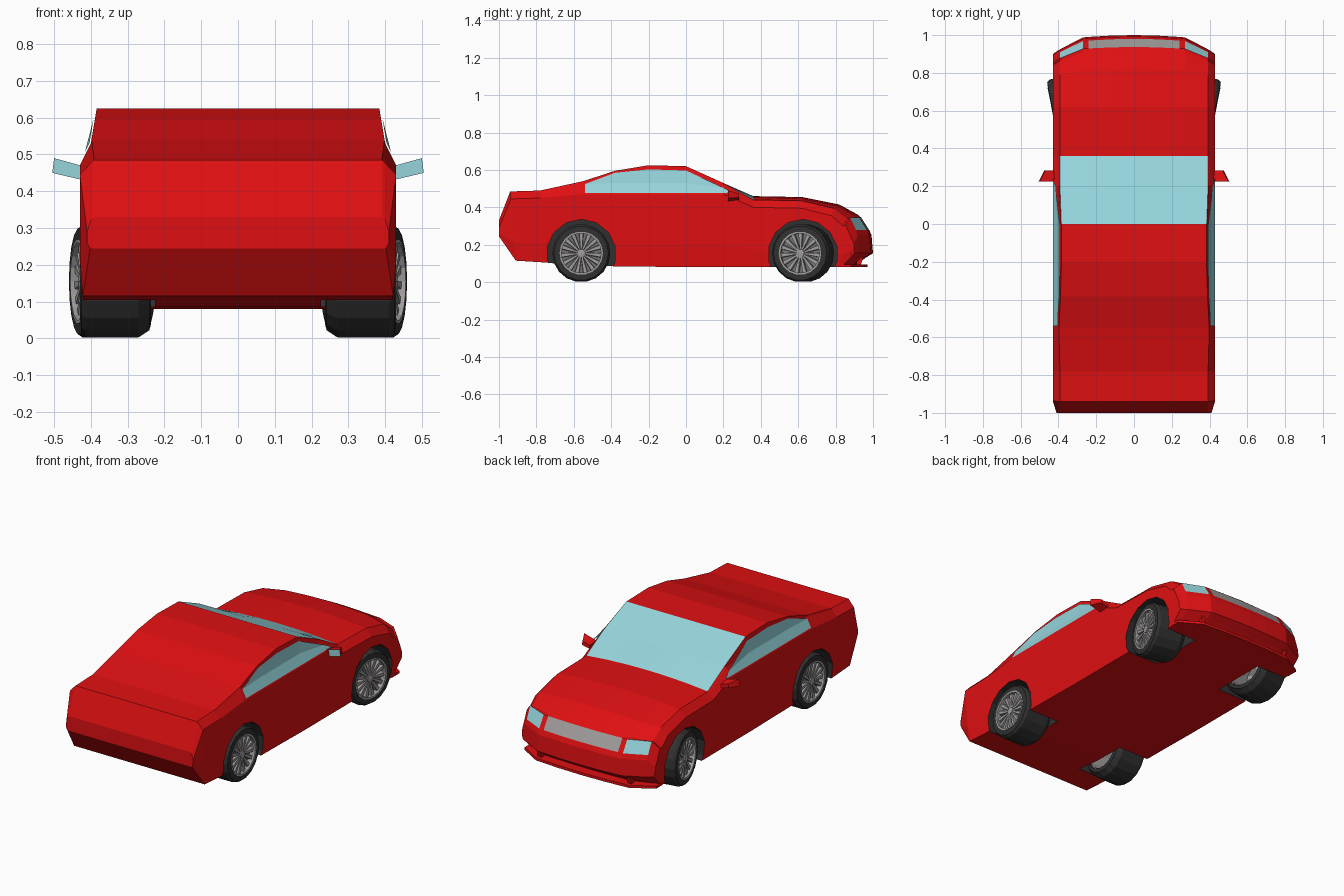
import bpy, bmesh, math
from mathutils import Matrix, Vector

if "Cube" in bpy.data.objects:
    bpy.data.objects.remove(bpy.data.objects["Cube"])


def mat(name, r, g, b):
    m = bpy.data.materials.new(name)
    m.diffuse_color = (r, g, b, 1)
    m.use_nodes = True
    m.node_tree.nodes["Principled BSDF"].inputs["Base Color"].default_value = m.diffuse_color
    return m


RED = mat("red_paint", .74, .005, .006)
GLASS = mat("pale_blue_glass", .30, .66, .71)
GREY = mat("light_grey_metal", .36, .34, .34)
BLACK = mat("black_rubber", .03, .03, .03)
DARK = mat("mid_grey_metal", .17, .17, .17)


def finish(bm, name, mats, normals=True):
    bmesh.ops.remove_doubles(bm, verts=bm.verts, dist=1e-5)
    if normals:
        bmesh.ops.recalc_face_normals(bm, faces=bm.faces)
    me = bpy.data.meshes.new(name)
    bm.to_mesh(me)
    bm.free()
    for m in mats:
        me.materials.append(m)
    ob = bpy.data.objects.new(name, me)
    bpy.context.collection.objects.link(ob)
    return ob


def face(bm, pts, mi=0):
    f = bm.faces.new([bm.verts.new(p) for p in pts])
    f.material_index = mi
    return f


def prism(bm, a, b, mi=0, mi_a=0):
    """Solid between two matching outlines."""
    n = len(a)
    face(bm, a, mi_a)
    face(bm, b[::-1], mi)
    for i in range(n):
        j = (i + 1) % n
        face(bm, [a[i], b[i], b[j], a[j]], mi)


def nose_shift(x, y):
    """Curve the nose backwards away from the centre line."""
    t = min(1, max(0, (y - .7) / .3))
    x = abs(x)
    s = .015 * (x / .3) ** 2 if x < .3 else .015 + .085 * (x - .3) / .13
    return -s * t


# ---- body: lofted cross-sections (top y, top z, bottom y, bottom z) ----
STATIONS = [
    (-1.0, .33, -1.0, .245), (-.94, .485, -.91, .115), (-.78, .49, -.75, .105),
    (-.55, .54, -.58, .087), (-.38, .595, -.38, .085), (-.2, .625, -.2, .083),
    (0, .62, 0, .08), (.2, .53, .2, .08), (.36, .46, .36, .08),
    (.62, .455, .62, .08), (.82, .415, .80, .08), (.92, .36, .885, .08),
    (.937, .345, .90, .088), (.98, .278, .96, .13), (.992, .25, 1.0, .155)]
COLS = [0, .12, .24, .27]


def section(yt, zt, yb, zb):
    crown = .02 if .3 < yt < .93 else 0
    ze = zt - crown
    xe = .40 - max(0, ze - .53) / .09 * .015 if ze > .53 else .392
    belt = min(.47, ze - .04)
    low = zb + .3 * (belt - zb)
    w = .41 if yt < -.99 else .43
    cols = COLS + [xe]
    pts = [(x, zt - crown * (x / xe) ** 2) for x in cols]
    pts += [(.40, min(.53, ze - .008)), (w, belt), (w, low), (w - .008, zb)]
    pts += [(x, zb) for x in cols[::-1]]
    out = []
    for x, z in pts:
        y = yb + (yt - yb) * (z - zb) / (zt - zb)
        out.append(Vector((x, y + nose_shift(x, y), z)))
    return out


bm = bmesh.new()
rings = [section(*s) for s in STATIONS]
n = len(rings[0])
for s in (1, -1):
    R = [[Vector((p.x * s, p.y, p.z)) for p in r] for r in rings]
    for k in range(len(R) - 1):
        for i in range(n - 1):
            mi = 0
            if k in (6, 7) and i < 4:
                mi = 1                      # windscreen
            if k == 12 and i < 2:
                mi = 2                      # grille
            if k == 12 and i == 3:
                mi = 1                      # headlight
            face(bm, [R[k][i], R[k][i + 1], R[k + 1][i + 1], R[k + 1][i]], mi)
    for r in (R[0], R[-1]):                 # tail and nose panels
        for i in range(6):
            face(bm, [r[i], r[i + 1], r[n - 2 - i], r[n - 1 - i]])
BODY_MATS = [RED, GLASS, GREY, BLACK]
body = finish(bm, "body", BODY_MATS)

# ---- wheel wells cut out of the body, lined in black ----
bm = bmesh.new()
for s in (1, -1):
    for y in (-.56, .625):
        outline = [(y + .186 * math.cos(a), .15 + .186 * math.sin(a))
                   for a in [2 * math.pi * (i + .5) / 14 for i in range(14)]]
        prism(bm, [(s * .225, p, q) for p, q in outline],
              [(s * .55, p, q) for p, q in outline], 3, 3)
cutter = finish(bm, "wheel_well_cutter", BODY_MATS)
cutter.hide_render = True
mod = body.modifiers.new("wells", 'BOOLEAN')
mod.operation = 'DIFFERENCE'
mod.solver = 'EXACT'
mod.object = cutter
bpy.context.view_layer.objects.active = body
bpy.ops.object.modifier_apply(modifier=mod.name)
bpy.data.objects.remove(cutter)

# ---- side windows: thin plates following the cabin sides ----
WIN = [(-.54, .525), (-.38, .585), (-.2, .603), (0, .597), (.2, .505), (.245, .481)]


def side_x(z):
    x = .43 - (z - .47) * .5 if z < .53 else .40 - (z - .53) / .09 * .015
    return x + .004


for s, side in ((1, "right"), (-1, "left")):
    bm = bmesh.new()
    for (y0, z0), (y1, z1) in zip(WIN, WIN[1:]):
        rows = [[(s * side_x(z), y, z) for z in (.478, min(.53, zt), zt)]
                for y, zt in ((y0, z0), (y1, z1))]
        for i in range(2):
            q = [rows[0][i], rows[1][i], rows[1][i + 1], rows[0][i + 1]]
            if i == 0 or max(z0, z1) > .53:
                face(bm, q if s > 0 else q[::-1])
    bmesh.ops.dissolve_degenerate(bm, edges=bm.edges, dist=1e-5)
    finish(bm, side + "_side_window", [GLASS], False)

    # ---- door mirror with glass facing the tail ----
    bm = bmesh.new()
    a = [(.42, .43), (.505, .45), (.50, .49), (.42, .468)]
    b = [(.425, .44), (.475, .452), (.47, .475), (.425, .462)]
    prism(bm, [(s * x, .225, z) for x, z in a],
          [(s * x, .283, z) for x, z in b], 0, 1)
    finish(bm, side + "_mirror", [RED, GLASS])

# ---- front lip under the bumper, with struts ----
bm = bmesh.new()
xs = [-.425, -.3, -.15, 0, .15, .3, .425]
edge = [(x, .97 + nose_shift(x, .97)) for x in xs] + [(.425, .82), (-.425, .82)]
prism(bm, [(x, y, .08) for x, y in edge], [(x, y, .095) for x, y in edge])
for x in (-.29, .29):
    y = .94 + nose_shift(x, .97)
    prism(bm, [(x - .012, y - .02, .085), (x + .012, y - .02, .085),
               (x + .012, y + .005, .085), (x - .012, y + .005, .085)],
          [(x - .012, y, .165), (x + .012, y, .165),
           (x + .012, y + .03, .165), (x - .012, y + .03, .165)])
finish(bm, "front_lip", [RED])


# ---- wheels: lathed around local x, outer face at x = 0 ----
def lathe(bm, prof, seg, mi):
    for i in range(seg):
        a, b = 2 * math.pi * i / seg, 2 * math.pi * (i + 1) / seg
        for (x0, r0), (x1, r1) in zip(prof, prof[1:]):
            face(bm, [(x0, r0 * math.cos(a), r0 * math.sin(a)),
                      (x1, r1 * math.cos(a), r1 * math.sin(a)),
                      (x1, r1 * math.cos(b), r1 * math.sin(b)),
                      (x0, r0 * math.cos(b), r0 * math.sin(b))], mi)


def wheel(name, s, x, y, toe):
    bm = bmesh.new()
    lathe(bm, [(-.19, .115), (-.185, .135), (-.155, .155), (-.015, .155),
               (0, .145), (.002, .115), (-.19, .115)], 18, 0)
    lathe(bm, [(-.18, .114), (-.18, .108), (.004, .106), (.004, .116), (-.01, .114)], 18, 1)
    lathe(bm, [(-.03, .0001), (-.03, .108)], 18, 2)
    lathe(bm, [(-.03, .024), (-.002, .022), (0, .0001)], 10, 1)
    for k in range(15):                     # spokes
        rot = Matrix.Rotation(2 * math.pi * k / 15, 3, 'X')
        q = [(-.005, .015), (.005, .015), (.013, .11), (-.013, .11)]
        prism(bm, [rot @ Vector((-.03, u, v)) for u, v in q],
              [rot @ Vector((-.008, u * .8, v)) for u, v in q], 1, 1)
    bmesh.ops.transform(bm, verts=bm.verts, matrix=Matrix.Translation((x, y, .155))
                        @ Matrix.Rotation(-toe, 4, 'Z'))
    if s < 0:
        bmesh.ops.scale(bm, verts=bm.verts, vec=(-1, 1, 1))
    finish(bm, name, [BLACK, GREY, DARK])


for s, side in ((1, "right"), (-1, "left")):
    wheel("rear_" + side + "_wheel", s, .426, -.56, 0)
    wheel("front_" + side + "_wheel", s, .432, .61, math.radians(11))
